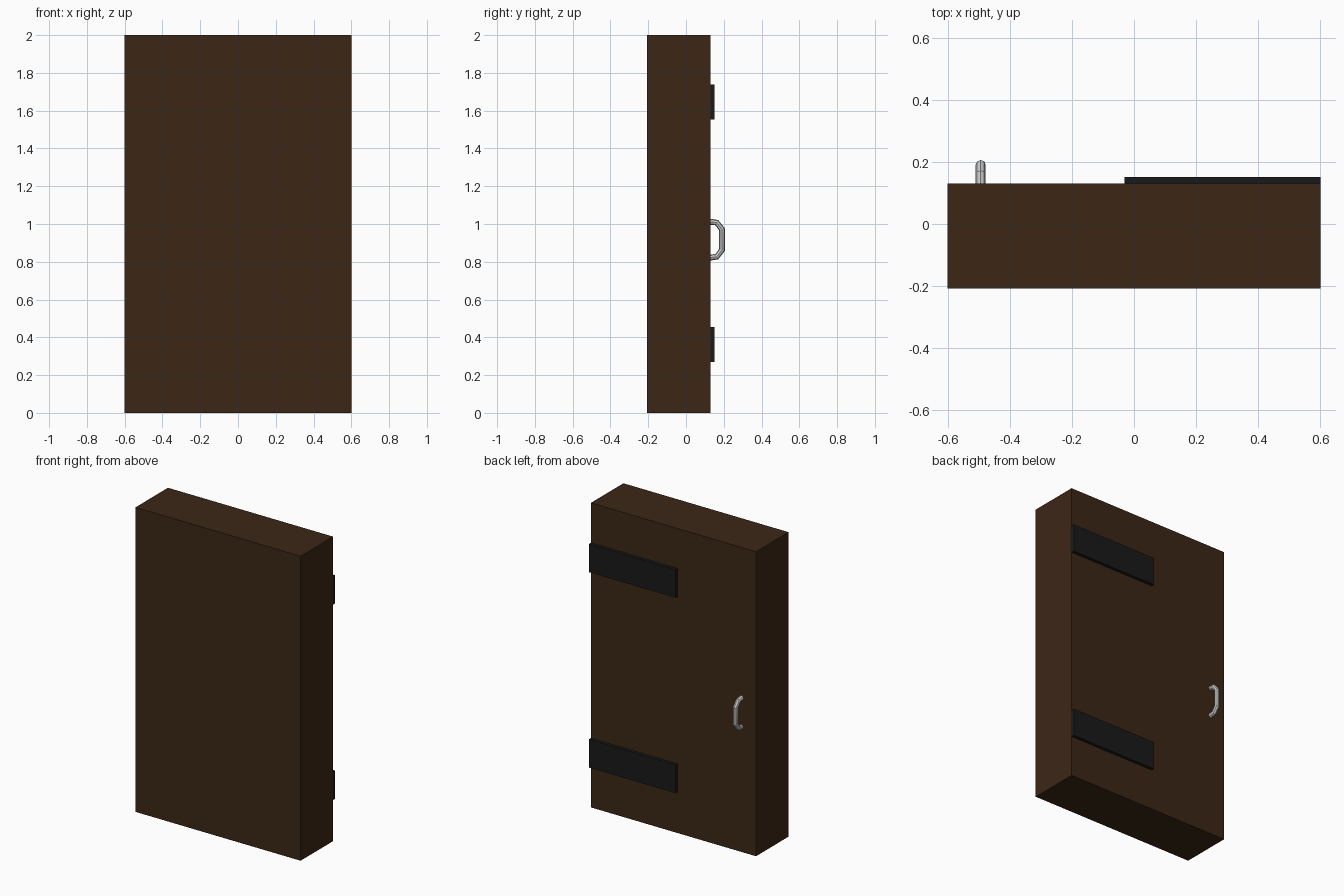
import bpy

if "Cube" in bpy.data.objects:
    bpy.data.objects.remove(bpy.data.objects["Cube"])


def material(name, rgb):
    m = bpy.data.materials.new(name)
    m.diffuse_color = (*rgb, 1)
    m.use_nodes = True
    m.node_tree.nodes["Principled BSDF"].inputs["Base Color"].default_value = m.diffuse_color
    return m


def box(name, lo, hi, mat):
    bpy.ops.mesh.primitive_cube_add(size=1, location=[(a + b) / 2 for a, b in zip(lo, hi)])
    o = bpy.context.object
    o.name = name
    o.scale = [b - a for a, b in zip(lo, hi)]
    bpy.ops.object.transform_apply(location=False, rotation=False, scale=True)
    o.data.materials.append(mat)
    return o


wood = material("dark_wood", (0.045, 0.02, 0.008))
iron = material("black_iron", (0.01, 0.01, 0.01))

# Door slab
box("door_panel", (-0.6, -0.207, 0), (0.6, 0.13, 2), wood)

# Hinge straps on the back face
for name, z in (("lower_hinge_strap", 0.27), ("upper_hinge_strap", 1.553)):
    box(name, (-0.03, 0.12, z), (0.6, 0.151, z + 0.185), iron)

# Pull handle: round bar bent along a mirrored path
half = [(0.12, 0.096), (0.163, 0.09), (0.191, 0.054)]
mid_z = 0.917
path = [(y, mid_z + d) for y, d in half] + [(y, mid_z - d) for y, d in reversed(half)]
curve = bpy.data.curves.new("pull_handle", 'CURVE')
curve.dimensions = '3D'
curve.bevel_depth = 0.016
curve.bevel_resolution = 2
curve.use_fill_caps = True
spline = curve.splines.new('POLY')
spline.points.add(len(path) - 1)
for p, (y, z) in zip(spline.points, path):
    p.co = (-0.494, y, z, 1)
handle = bpy.data.objects.new("pull_handle", curve)
bpy.context.collection.objects.link(handle)
bpy.ops.object.select_all(action='DESELECT')
handle.select_set(True)
bpy.context.view_layer.objects.active = handle
bpy.ops.object.convert(target='MESH')
bpy.ops.object.shade_smooth_by_angle()
